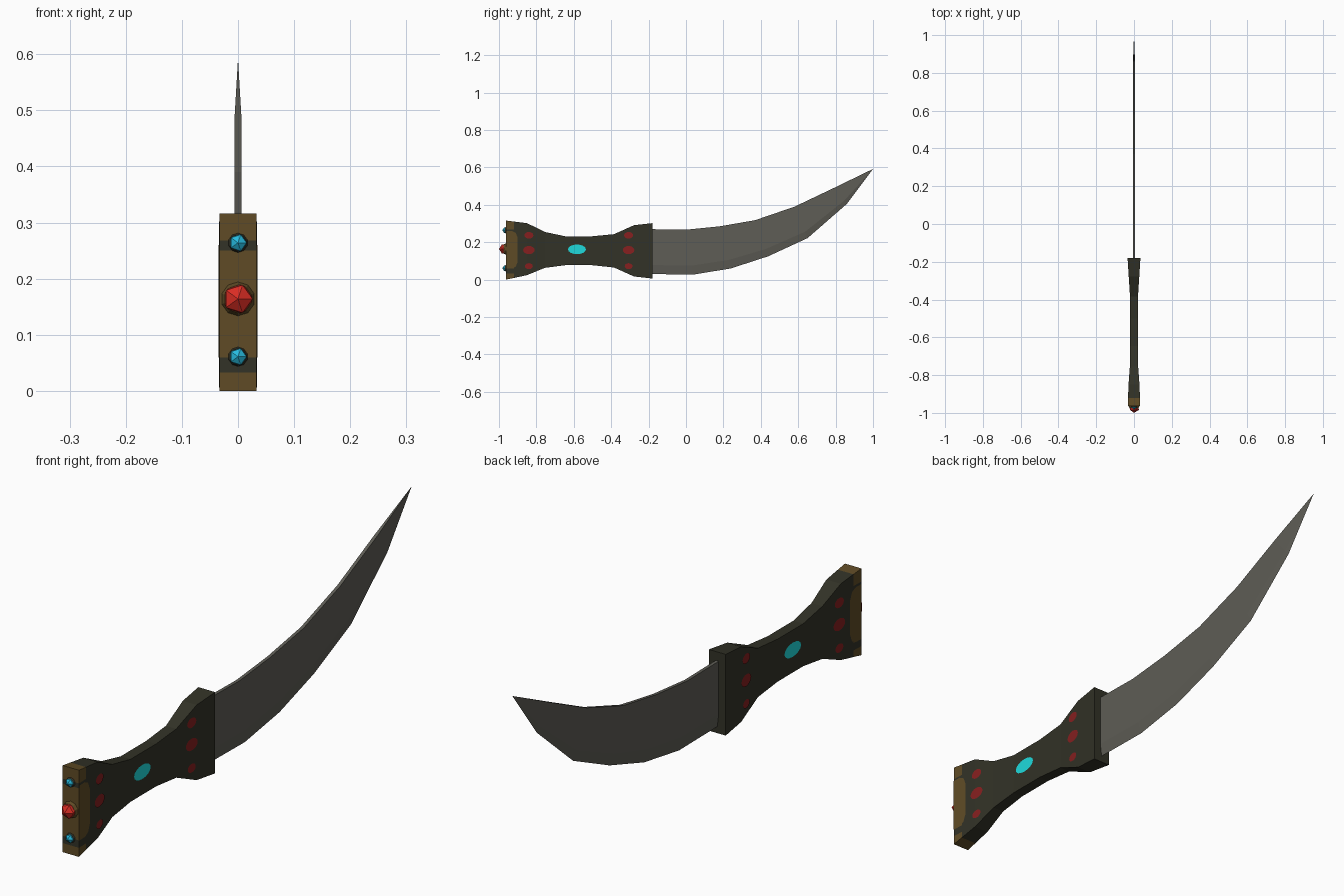
import bpy, bmesh, math
from mathutils import Vector, Matrix

if "Cube" in bpy.data.objects:
    bpy.data.objects.remove(bpy.data.objects["Cube"])


def mat(name, c):
    m = bpy.data.materials.new(name)
    m.diffuse_color = (*c, 1)
    m.use_nodes = True
    m.node_tree.nodes["Principled BSDF"].inputs["Base Color"].default_value = m.diffuse_color
    return m


DARK = mat("dark olive grip", (0.032, 0.032, 0.020))
GOLD = mat("aged gold", (0.115, 0.071, 0.019))
STEEL = mat("grey steel", (0.112, 0.109, 0.092))
RED = mat("red gem", (0.70, 0.026, 0.017))
BLUE = mat("blue gem", (0.02, 0.50, 0.74))
CYAN = mat("cyan inlay", (0.013, 0.70, 0.72))
MAROON = mat("dark red inlay", (0.24, 0.014, 0.014))


def finish(bm, name, mats, normals=True):
    if normals:
        bmesh.ops.recalc_face_normals(bm, faces=bm.faces)
    me = bpy.data.meshes.new(name)
    bm.to_mesh(me)
    bm.free()
    for m in mats:
        me.materials.append(m)
    ob = bpy.data.objects.new(name, me)
    bpy.context.collection.objects.link(ob)
    return ob


def loft(bm, rings):
    """Bridge equal rings of vertices; returns the rings as BMVerts."""
    vr = [[bm.verts.new(p) for p in r] for r in rings]
    for a, b in zip(vr, vr[1:]):
        n = len(a)
        for i in range(n):
            bm.faces.new((a[i], a[(i + 1) % n], b[(i + 1) % n], b[i]))
    return vr


# Grip stations: y, half width, bottom z, top z
GRIP = [(-0.963, .033, 0.0, .316), (-0.85, .029, .024, .302),
        (-0.755, .022, .063, .255), (-0.647, .020, .077, .232),
        (-0.50, .020, .077, .232), (-0.385, .021, .065, .243),
        (-0.278, .028, .017, .291), (-0.18, .034, .006, .302)]


def half_width(y):
    for a, b in zip(GRIP, GRIP[1:]):
        if y <= b[0]:
            t = (y - a[0]) / (b[0] - a[0])
            return a[1] + t * (b[1] - a[1])
    return GRIP[-1][1]


# Grip, with gold pommel end broken by two dark bands
bm = bmesh.new()
vr = loft(bm, [[(-w, y, lo), (w, y, lo), (w, y, hi), (-w, y, hi)] for y, w, lo, hi in GRIP])
bm.faces.new(vr[0])
bm.faces.new(vr[-1])
cuts = [((0, -0.92, 0), (0, 1, 0))] + [((0, 0, z), (0, 0, 1)) for z in (.033, .06, .25, .268)]
for co, no in cuts:
    pommel = [f for f in bm.faces if f.calc_center_median().y < -0.86]
    geom = set(pommel)
    for f in pommel:
        geom.update(f.edges)
        geom.update(f.verts)
    bmesh.ops.bisect_plane(bm, geom=list(geom), plane_co=co, plane_no=no, dist=1e-5)
bm.normal_update()
for f in bm.faces:
    c = f.calc_center_median()
    band = .033 < c.z < .06 or .25 < c.z < .268
    f.material_index = int(c.y < -0.92 and not band)
finish(bm, "grip", [DARK, GOLD])


# Thin inlays that follow both sides of the grip
def inlay(name, outline, centre, m, lift=.0015):
    bm = bmesh.new()
    for s in (1, -1):
        def vert(p):
            return bm.verts.new((s * (half_width(p[0]) + lift), p[0], p[1]))
        ring = [vert(p) for p in outline]
        mid = vert(centre)
        for i, v in enumerate(ring):
            tri = (mid, v, ring[(i + 1) % len(ring)])
            bm.faces.new(tri if s > 0 else tri[::-1])
    finish(bm, name, [m], normals=False)


def oval(name, y, z, ry, rz, m):
    pts = [(y + ry * math.cos(a), z + rz * math.sin(a))
           for a in (i * math.tau / 16 for i in range(16))]
    inlay(name, pts, (y, z), m, .0025)


oval("centre_inlay", -0.583, .162, .048, .026, CYAN)
for end, y in (("pommel", -0.84), ("guard", -0.307)):
    for pos, z, ry, rz in (("upper", .237, .024, .018), ("middle", .158, .031, .022),
                           ("lower", .072, .021, .016)):
        oval(f"{end}_{pos}_inlay", y, z, ry, rz, MAROON)

# Rounded gold panel on each side of the pommel
inlay("pommel_side_panel",
      [(-.962, .06), (-.93, .06), (-.91, .07), (-.90, .095), (-.90, .225),
       (-.91, .25), (-.93, .26), (-.962, .26)], (-.93, .16), GOLD)


# Faceted gems in settings on the pommel end
def gem(name, z, r, y, m, setting, depth):
    bm = bmesh.new()
    bmesh.ops.create_icosphere(bm, subdivisions=1, radius=r,
                               matrix=Matrix.Translation((0, y, z)) @ Matrix.Rotation(math.pi / 2, 4, 'X'))
    finish(bm, name, [m])
    bm = bmesh.new()
    bmesh.ops.create_cone(bm, cap_ends=True, segments=10, radius1=r * 1.08, radius2=r * .85,
                          depth=depth,
                          matrix=Matrix.Translation((0, -.961 - depth / 2, z))
                          @ Matrix.Rotation(math.pi / 2, 4, 'X'))
    finish(bm, name + "_setting", [setting])


gem("red_gem", .164, .029, -.971, RED, GOLD, .014)
gem("upper_blue_gem", .264, .017, -.965, BLUE, DARK, .008)
gem("lower_blue_gem", .061, .017, -.965, BLUE, DARK, .008)

# Curved blade: flat spine, flat sides, bevelled lower edge, pointed tip
SPINE = [(-.20, .27), (0, .267), (.18, .285), (.37, .318), (.58, .39), (.79, .49)]
EDGE = [(-.20, .03), (.04, .027), (.24, .06), (.44, .125), (.65, .222), (.86, .405)]
T = .006
rings = []
for s, e in zip(SPINE, EDGE):
    s, e = Vector((0, *s)), Vector((0, *e))
    b = e.lerp(s, .2)
    x = Vector((T, 0, 0))
    rings.append([s - x, s + x, b + x, e, b - x])
bm = bmesh.new()
vr = loft(bm, rings)
bm.faces.new(vr[0])
tip = bm.verts.new((0, 1.0, .592))
for i in range(5):
    bm.faces.new((vr[-1][i], vr[-1][(i + 1) % 5], tip))
finish(bm, "blade", [STEEL])
